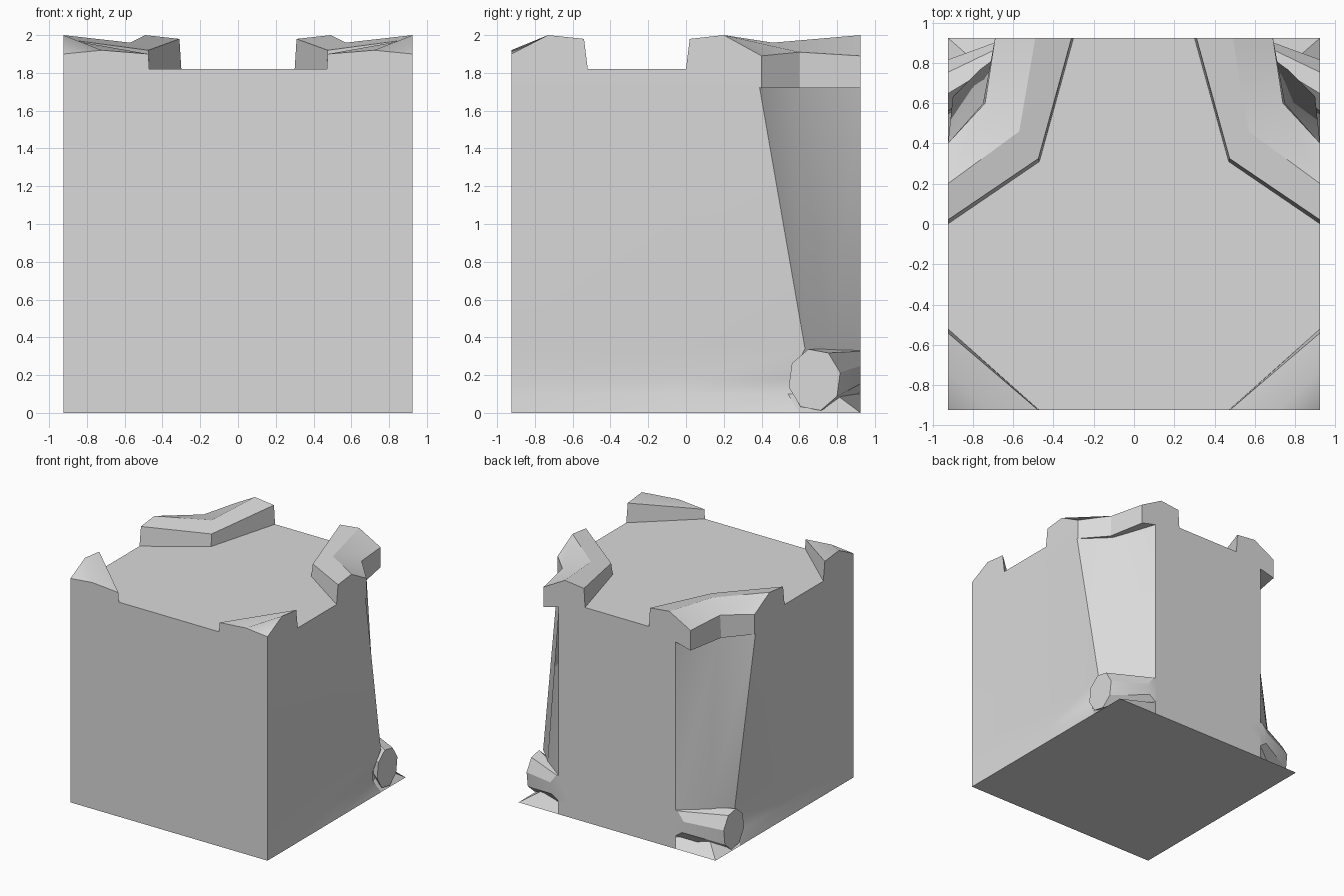
import bpy, bmesh
from math import sin, cos, pi, radians

cube = bpy.data.objects.get("Cube")
if cube:
    bpy.data.objects.remove(cube, do_unlink=True)

stone = bpy.data.materials.new("stone_grey")
stone.use_nodes = True
GREY = (0.7, 0.7, 0.7, 1)
stone.diffuse_color = GREY
stone.node_tree.nodes["Principled BSDF"].inputs["Base Color"].default_value = GREY

H = 0.925   # half width of the block


def loft(name, rings, mirror=False):
    """Skin a list of equal closed rings, cap both ends, optionally mirror in x."""
    bm = bmesh.new()
    rows = [[bm.verts.new(p) for p in ring] for ring in rings]
    n = len(rows[0])
    for a, b in zip(rows, rows[1:]):
        for i in range(n):
            j = (i + 1) % n
            bm.faces.new((a[i], a[j], b[j], b[i]))
    bm.faces.new(rows[0])
    bm.faces.new(rows[-1])
    bmesh.ops.remove_doubles(bm, verts=bm.verts, dist=0.001)
    bmesh.ops.recalc_face_normals(bm, faces=bm.faces)
    mesh = bpy.data.meshes.new(name)
    bm.to_mesh(mesh)
    bm.free()
    mesh.materials.append(stone)
    ob = bpy.data.objects.new(name, mesh)
    bpy.context.collection.objects.link(ob)
    bpy.ops.object.select_all(action='DESELECT')
    ob.select_set(True)
    bpy.context.view_layer.objects.active = ob
    bpy.ops.object.shade_smooth_by_angle(angle=radians(30))
    if mirror:
        ob.modifiers.new("Mirror", 'MIRROR').use_mirror_merge = False
    return ob


# Block: flat front and back, side walls that curve in towards the back
def block_ring(z, middle, crest, chamfer):
    half = [(H, -H), middle, crest, chamfer, (0.55, H)]
    return [(x, y, z) for x, y in half] + [(-x, y, z) for x, y in reversed(half)]


loft("cliff_block", [
    block_ring(0.0, (H, 0), (H, 0.6), (H, H)),
    block_ring(0.1, (0.90, 0), (0.89, 0.54), (0.77, 0.79)),
    block_ring(0.18, (0.885, 0), (0.88, 0.55), (0.75, 0.77)),
    block_ring(0.34, (0.89, 0), (0.90, 0.63), (0.76, 0.77)),
    block_ring(1.72, (H, 0), (H, 0.39), (0.70, 0.58)),
    block_ring(1.82, (H, 0), (H, 0.39), (0.70, 0.58)),
])

# Round foot rock across each back corner
SIDES = 8
angles = [2 * pi * (i + 0.3) / SIDES for i in range(SIDES)]
loft("foot_rocks", [
    [(H, 0.68 + 0.14 * cos(a), 0.175 + 0.167 * sin(a)) for a in angles],
    [(0.5 + 0.13 * cos(a), H, 0.22 + 0.125 * sin(a)) for a in angles],
], mirror=True)

# Bent rim stones on the back corners, overhanging the wall
loft("back_rim_stones", [
    [(H, 0, 1.82), (H, 0.02, 1.98), (H, 0.2, 2), (H, 0.4, 1.89), (H, 0.4, 1.72)],
    [(0.47, 0.31, 1.82), (0.475, 0.325, 1.92), (0.57, 0.46, 1.96),
     (0.74, 0.6, 1.91), (0.75, 0.6, 1.72)],
    [(0.3, H, 1.82), (0.31, H, 1.98), (0.49, H, 2), (0.69, H, 1.89), (0.69, H, 1.72)],
], mirror=True)

# Small rim stones on the front corners
loft("front_rim_stones", [
    [(H, -0.52, 1.82), (H, -0.54, 1.98), (H, -0.73, 2), (H, -H, 1.9), (H, -H, 1.82)],
    [(0.47, -H, 1.82), (0.475, -H, 1.9), (0.72, -H, 1.92), (H, -H, 1.9), (H, -H, 1.82)],
], mirror=True)
